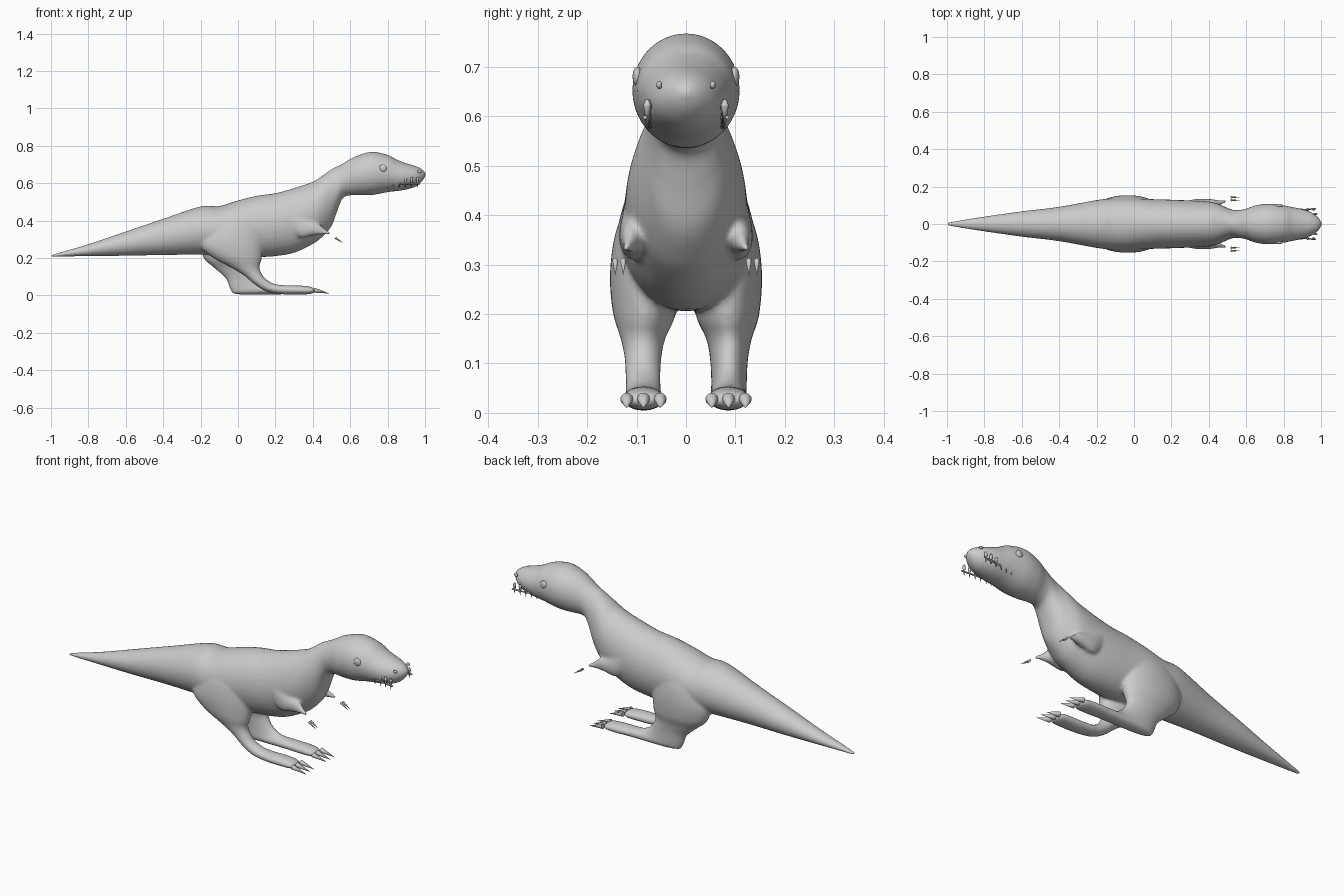
import bpy, bmesh, math
from mathutils import Vector

if "Cube" in bpy.data.objects:
    bpy.data.objects.remove(bpy.data.objects["Cube"])


def spline(a, b, c, d, t):
    return 0.5 * (2*b + (c-a)*t + (2*a - 5*b + 4*c - d)*t*t + (3*b - a - 3*c + d)*t**3)


def loft(bm, stations, steps=5, sides=32):
    """Skin elliptical sections: low point x, z, high point x, z, centre y, half width."""
    rows, n = [], len(stations)
    for i in range(n - 1):
        quad = [stations[min(max(j, 0), n - 1)] for j in range(i - 1, i + 3)]
        rows += [[spline(*p, k / steps) for p in zip(*quad)] for k in range(steps)]
    rows.append(stations[-1])
    rings = []
    for x1, z1, x2, z2, y, w in rows:
        low, high = Vector((x1, y, z1)), Vector((x2, y, z2))
        mid, u = (low + high) / 2, (high - low) / 2
        ring = []
        for k in range(sides):
            a = 2 * math.pi * k / sides
            ring.append(bm.verts.new(mid + u * math.sin(a) + Vector((0, w * math.cos(a), 0))))
        rings.append(ring)
    for r, s in zip(rings, rings[1:]):
        for k in range(sides):
            m = (k + 1) % sides
            bm.faces.new((r[k], r[m], s[m], s[k]))
    bm.faces.new(rings[0])
    bm.faces.new(rings[-1])


def spike(name, base, tip, r, r2=0.0, sides=12):
    base, tip = Vector(base), Vector(tip)
    d = tip - base
    bpy.ops.mesh.primitive_cone_add(vertices=sides, radius1=r, radius2=r2, depth=d.length,
                                    location=(base + tip) / 2,
                                    rotation=d.to_track_quat('Z', 'Y').to_euler())
    ob = bpy.context.object
    ob.name = name
    bpy.ops.object.shade_smooth_by_angle()
    return ob


def ball(name, loc, scale):
    bpy.ops.mesh.primitive_uv_sphere_add(segments=20, ring_count=12, radius=1, location=loc)
    ob = bpy.context.object
    ob.name, ob.scale = name, scale
    bpy.ops.object.shade_smooth()


bm = bmesh.new()

# Tail, torso, neck and head: x, bottom, top, half width
profile = [
    (-1.0, .202, .218, .008), (-.96, .207, .228, .016), (-.8, .21, .274, .04),
    (-.6, .212, .342, .068), (-.4, .216, .41, .092), (-.2, .218, .476, .128),
    (-.1, .215, .478, .138), (0, .21, .508, .138), (.1, .205, .533, .133),
    (.2, .21, .547, .13), (.3, .228, .574, .126), (.4, .275, .608, .12),
    (.45, .312, .64, .108), (.5, .37, .675, .086), (.53, .45, .69, .076),
    (.56, .52, .705, .075), (.6, .535, .73, .082), (.65, .535, .752, .1),
    (.72, .537, .768, .109), (.8, .552, .752, .1), (.85, .558, .726, .09),
    (.9, .566, .707, .08), (.95, .582, .692, .062), (.985, .61, .675, .036),
    (1.003, .64, .655, .01)]
loft(bm, [(x, lo, x, hi, 0, w) for x, lo, hi, w in profile])

# Legs: shared thigh, front edge and foot; the back edge differs from side to side
fronts = [(.06, .42, .08, .045), (.11, .37, .085, .06), (.13, .29, .086, .068),
          (.128, .20, .084, .064), (.115, .155, .087, .046), (.125, .12, .087, .038),
          (.15, .087, .087, .036), (.195, .062, .086, .037)]
foot = [(.24, .006, .25, .055, .086, .04), (.33, .005, .335, .053, .086, .043),
        (.39, .008, .39, .046, .086, .041), (.412, .02, .412, .032, .086, .025)]
thigh = [(-.12, .40), (-.18, .34), (-.2, .265)]
slim = thigh + [(-.14, .205), (-.04, .15), (.03, .108), (.09, .058), (.155, .02)]
heeled = thigh + [(-.18, .195), (-.125, .145), (-.065, .09), (-.04, .03), (.0, .006)]
for side, backs in ((-1, slim), (1, heeled)):
    rows = [(bx, bz, fx, fz, y, w) for (bx, bz), (fx, fz, y, w) in zip(backs, fronts)] + foot
    loft(bm, [(a, b, c, d, side * y, w) for a, b, c, d, y, w in rows])

# Stub arms
for side in (-1, 1):
    arm = [(.27, .36, .30, .46, .1, .025), (.33, .31, .37, .41, .105, .03),
           (.40, .32, .43, .385, .108, .024), (.445, .325, .46, .36, .113, .014),
           (.49, .326, .494, .338, .122, .006)]
    loft(bm, [(a, b, c, d, side * y, w) for a, b, c, d, y, w in arm])

bmesh.ops.recalc_face_normals(bm, faces=bm.faces)
mesh = bpy.data.meshes.new("body")
bm.to_mesh(mesh)
bm.free()
body = bpy.data.objects.new("body", mesh)
bpy.context.collection.objects.link(body)
rem = body.modifiers.new("fuse", 'REMESH')
rem.mode, rem.voxel_size, rem.use_smooth_shade = 'VOXEL', .007, True
smo = body.modifiers.new("soften", 'SMOOTH')
smo.factor, smo.iterations = .5, 8

for side in (-1, 1):
    # Eyes and nostrils
    ball("eye", (.775, side * .098, .68), (.02, .01, .02))
    ball("nostril", (.97, side * .054, .663), (.011, .006, .008))
    # Lip line and teeth
    spike("lip", (.78, side * .062, .598), (.972, side * .083, .598), .004, .004)
    for i in range(6):
        x = .80 + i * .032
        y = side * (.071 + i * .0015)
        spike("tooth", (x, y, .622), (x, y, .572), .008)
        spike("tooth_root", (x, y, .622), (x, y, .634), .008, .003)
    # Toe claws
    for off in (-.034, 0, .034):
        y = side * .086 + off
        spike("toe_claw", (.408, y, .028), (.49, y, .01), .013)
    # Hand claws
    for y in (.127, .143):
        spike("hand_claw", (.52, side * y, .308), (.565, side * y, .278), .006)
